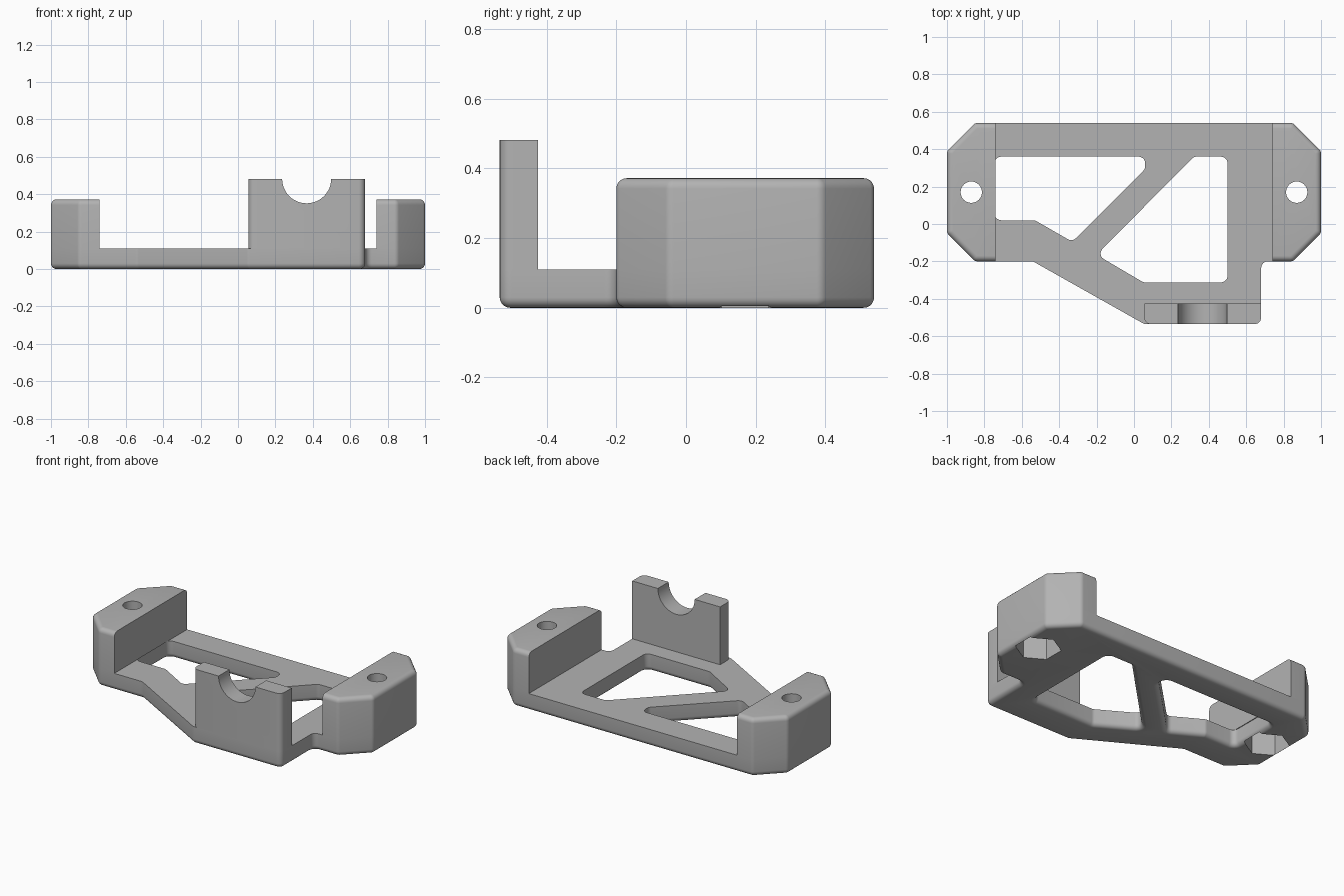
import bpy, bmesh, math
from mathutils import Vector

old = bpy.data.objects.get("Cube")
if old:
    bpy.data.objects.remove(old, do_unlink=True)

PLATE, BLOCK, UPRIGHT = 0.11, 0.372, 0.482   # top heights
EDGE = 0.03                                  # edge rounding
CORNER = 0.035                               # corner rounding in plan

grey = bpy.data.materials.new("grey plastic")
grey.use_nodes = True
grey.diffuse_color = (0.45, 0.45, 0.45, 1)
grey.node_tree.nodes["Principled BSDF"].inputs["Base Color"].default_value = grey.diffuse_color


def rounded(points, radius, steps=6):
    """Counter-clockwise outline with rounded corners, as (point, outward normal)."""
    pts = [Vector(p) for p in points]
    result = []
    for i, p in enumerate(pts):
        d0 = (p - pts[i - 1]).normalized()
        d1 = (pts[(i + 1) % len(pts)] - p).normalized()
        n0, n1 = Vector((d0.y, -d0.x)), Vector((d1.y, -d1.x))
        turn = math.atan2(d0.x * d1.y - d0.y * d1.x, d0.dot(d1))
        side = 1 if turn > 0 else -1
        centre = p - side * radius * (n0 + n1) / (1 + n0.dot(n1))
        start = math.atan2(n0.y, n0.x)
        for k in range(steps + 1):
            a = start + turn * k / steps
            n = Vector((math.cos(a), math.sin(a)))
            result.append((centre + side * radius * n, n))
    return result


def loft(name, outline, rings):
    """Stack copies of an outline, each ring being (inset, height)."""
    bm = bmesh.new()
    loops = [[bm.verts.new((*(p - n * inset), z)) for p, n in outline] for inset, z in rings]
    for low, high in zip(loops, loops[1:]):
        for i in range(len(low)):
            bm.faces.new((low[i - 1], low[i], high[i], high[i - 1]))
    bm.faces.new(loops[0][::-1])
    bm.faces.new(loops[-1])
    return finish(name, bm)


def finish(name, bm):
    bmesh.ops.recalc_face_normals(bm, faces=bm.faces)
    mesh = bpy.data.meshes.new(name)
    bm.to_mesh(mesh)
    bm.free()
    obj = bpy.data.objects.new(name, mesh)
    mesh.materials.append(grey)
    bpy.context.collection.objects.link(obj)
    return obj


def cylinder(name, sides, radius, location, depth, rotation=(0, 0, 0)):
    bpy.ops.mesh.primitive_cylinder_add(vertices=sides, radius=radius, depth=depth,
                                        location=location, rotation=rotation)
    obj = bpy.context.object
    obj.name = name
    obj.data.materials.append(grey)
    return obj


def activate(obj):
    bpy.ops.object.select_all(action='DESELECT')
    obj.select_set(True)
    bpy.context.view_layer.objects.active = obj


def cut(obj, cutters):
    activate(obj)
    for cutter in cutters:
        mod = obj.modifiers.new("cut", 'BOOLEAN')
        mod.operation, mod.solver, mod.object = 'DIFFERENCE', 'EXACT', cutter
        bpy.ops.object.modifier_apply(modifier=mod.name)


# Quarter-round profile rising from the underside to the wall
quarter = [(EDGE * (1 - math.cos(a)), EDGE * (1 - math.sin(a)))
           for a in (math.pi / 2 * (1 - k / 5) for k in range(6))]

# Base plate
plate_outline = [(0.85, 0.54), (-0.85, 0.54), (-1, 0.39), (-1, -0.05), (-0.85, -0.2),
                 (-0.54, -0.2), (0.055, -0.535), (0.68, -0.535), (0.68, -0.2),
                 (0.85, -0.2), (1, -0.05), (1, 0.39)]
plate = loft("base_plate", rounded(plate_outline, CORNER), quarter + [(0, PLATE)])

# Lightening windows, flared at the underside
windows = [
    [(-0.745, 0.36), (-0.745, 0.02), (-0.53, 0.02), (-0.33, -0.095), (0.06, 0.295), (0.06, 0.36)],
    [(0.32, 0.36), (-0.2, -0.165), (0.05, -0.312), (0.5, -0.312), (0.5, 0.36)],
]
flare = [(-EDGE, -0.05)] + [(-o, z) for o, z in quarter] + [(0, PLATE + 0.1)]
cutters = [loft("window_cutter", rounded(w, CORNER), flare) for w in windows]

# Bolt holes with hexagonal nut pockets below
for x in (-0.87, 0.87):
    cutters.append(cylinder("bolt_cutter", 32, 0.057, (x, 0.17, 0.2), 1))
    cutters.append(cylinder("nut_cutter", 6, 0.135, (x, 0.17, 0.05), 0.3))
cut(plate, cutters)

# End blocks
block_rings = [(0, PLATE)] + [(o, BLOCK - z) for o, z in reversed(quarter)]
block_outline = [(0.5, 0.54), (0.5, -0.2), (0.85, -0.2), (1, -0.05), (1, 0.39), (0.85, 0.54)]
blocks = []
for side, name in ((1, "left_end_block"), (-1, "right_end_block")):
    block = loft(name, rounded(block_outline, CORNER), block_rings)
    bm = bmesh.new()
    bm.from_mesh(block.data)
    bmesh.ops.bisect_plane(bm, geom=bm.verts[:] + bm.edges[:] + bm.faces[:],
                           plane_co=(0.74, 0, 0), plane_no=(1, 0, 0), clear_inner=True)
    bmesh.ops.holes_fill(bm, edges=[e for e in bm.edges if e.is_boundary])
    for v in bm.verts:
        v.co.x *= side
    bmesh.ops.recalc_face_normals(bm, faces=bm.faces)
    bm.to_mesh(block.data)
    bm.free()
    cut(block, cutters[2:])
    blocks.append(block)

# Upright with a half-round cradle, square at the back and rounded at the front
front = rounded([(0.055, -0.535), (0.68, -0.535)] + [(0.68, -0.425), (0.055, -0.425)], CORNER)
front = front[:14] + [(Vector((x, -0.425)), Vector((0, 1))) for x in (0.68, 0.055)]
upright = loft("cradle_upright", front, [(0, PLATE), (0, UPRIGHT)])
cradle = cylinder("cradle_cutter", 48, 0.131, (0.367, -0.48, UPRIGHT), 0.4, (math.pi / 2, 0, 0))
cut(upright, [cradle])

# Remove cutters and smooth the rounded edges
for cutter in cutters + [cradle]:
    bpy.data.objects.remove(cutter, do_unlink=True)
for obj in [plate, upright] + blocks:
    activate(obj)
    bpy.ops.object.shade_smooth_by_angle(angle=math.radians(28))
